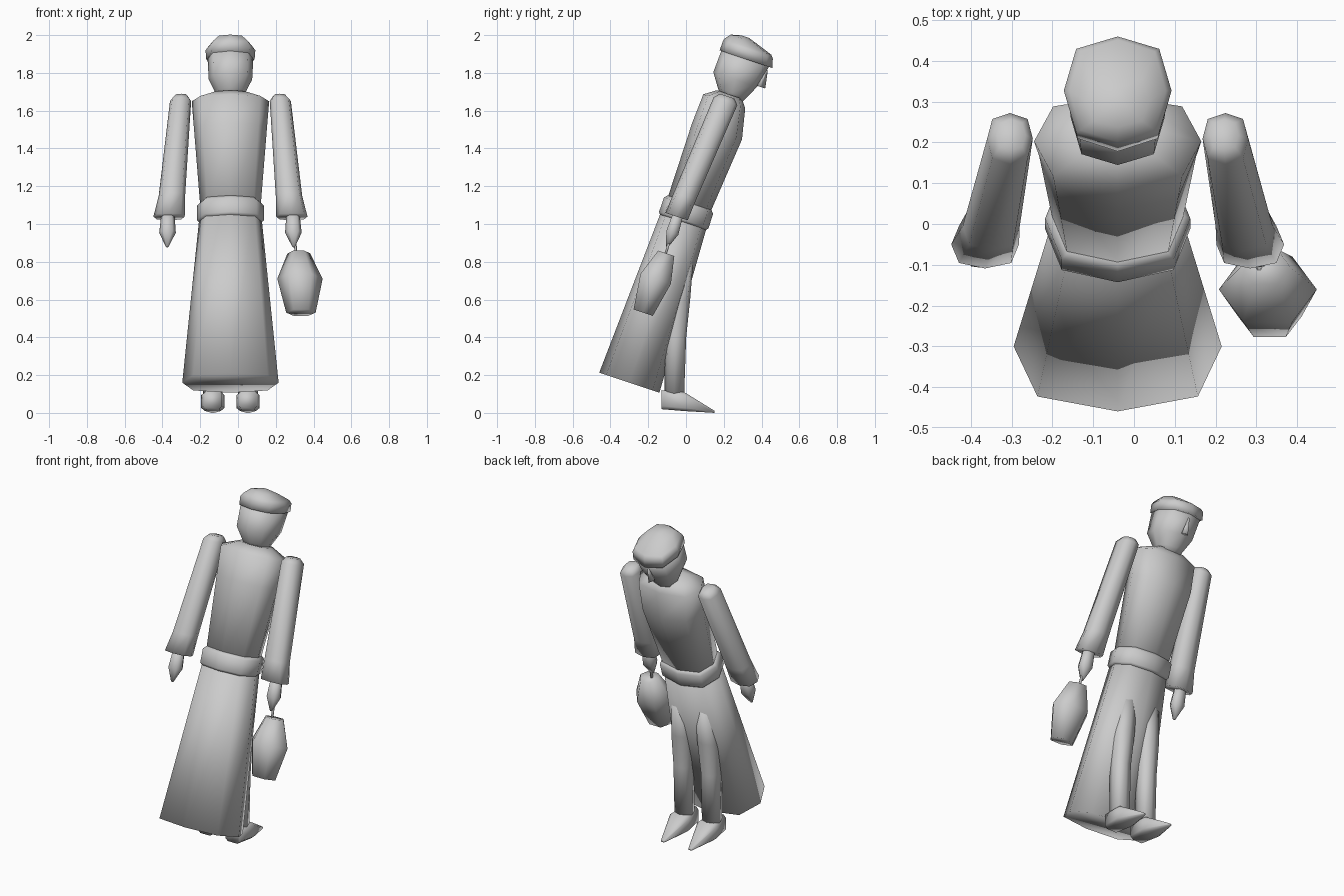
import bpy, bmesh
from math import cos, sin, pi, radians
from mathutils import Matrix

cube = bpy.data.objects.get("Cube")
if cube:
    bpy.data.objects.remove(cube, do_unlink=True)

# One plain grey for the whole figure
grey = bpy.data.materials.new("light_grey")
grey.use_nodes = True
colour = (0.6, 0.6, 0.6, 1)
grey.diffuse_color = colour
grey.node_tree.nodes["Principled BSDF"].inputs["Base Color"].default_value = colour

MID = -0.04
LEAN = Matrix.Translation((MID, -0.30, 0.16)) @ Matrix.Rotation(radians(-18.5), 4, 'X')
UPRIGHT = Matrix.Translation((MID, 0, 0))
FORWARD = UPRIGHT @ Matrix.Rotation(radians(-90), 4, 'X')  # local z runs along +y


def bend(v, power):
    return (1 if v > 0 else -1) * abs(v) ** power if abs(v) > 1e-6 else 0


def loft(name, rings, matrix=LEAN, sides=8, power=0.75, turn=0.0):
    """Skin a closed body over rings given as (x, y, z, x radius, y radius)."""
    bm = bmesh.new()
    loops = []
    for x, y, z, rx, ry in rings:
        angles = [2 * pi * i / sides + turn for i in range(sides)]
        loops.append([bm.verts.new(matrix @ Matrix.Translation(
            (x + rx * bend(cos(a), power), y + ry * bend(sin(a), power), z)).translation)
            for a in angles])
    for low, high in zip(loops, loops[1:]):
        for i in range(sides):
            j = (i + 1) % sides
            bm.faces.new((low[i], low[j], high[j], high[i]))
    bm.faces.new(loops[0])
    bm.faces.new(loops[-1])
    bmesh.ops.recalc_face_normals(bm, faces=bm.faces)
    for f in bm.faces:
        f.smooth = True
    mesh = bpy.data.meshes.new(name)
    bm.to_mesh(mesh)
    bm.free()
    mesh.materials.append(grey)
    obj = bpy.data.objects.new(name, mesh)
    bpy.context.collection.objects.link(obj)
    return obj


# Robe and belt
loft("skirt", [(0, 0, 0, .255, .168), (0, 0, .95, .162, .126)])
loft("belt", [(0, 0, .895, .165, .128), (0, 0, .908, .178, .138),
              (0, 0, .988, .178, .137), (0, 0, 1.005, .16, .122)])
loft("torso", [(0, 0, .96, .158, .118), (0, .018, 1.41, .192, .139),
               (0, .004, 1.572, .205, .117), (0, .018, 1.615, .1, .07)])

# Head, cap and nose
loft("head", [(0, .035, 1.59, .06, .056), (0, .03, 1.63, .08, .082),
              (0, .022, 1.70, .115, .122), (0, .04, 1.84, .122, .135)])
loft("cap", [(0, .042, 1.82, .128, .147), (0, .036, 1.868, .132, .14),
             (0, .03, 1.885, .118, .132), (0, -.005, 1.918, .078, .07),
             (0, 0, 1.932, .02, .02)])
loft("nose", [(0, .158, 1.705, .022, .03), (0, .165, 1.80, .004, .006)], sides=4)

# Arms, hands, legs and feet
for side, s in (("left", 1), ("right", -1)):
    loft(side + "_sleeve", [(.325 * s, -.042, .913, .083, .062),
                            (.31 * s, -.034, 1.03, .07, .062),
                            (.264 * s, .01, 1.575, .056, .066),
                            (.261 * s, .01, 1.603, .035, .04)])
    loft(side + "_hand", [(.335 * s, -.039, .745, .007, .007),
                          (.333 * s, -.036, .825, .044, .037),
                          (.331 * s, -.038, .94, .034, .03)], sides=6)
    loft(side + "_leg", [(.093 * s, -.062, .09, .052, .052),
                         (.093 * s, -.055, .4, .052, .056),
                         (.088 * s, -.04, .6, .06, .062),
                         (.08 * s, -.005, .82, .05, .045)], matrix=UPRIGHT)
    # Foot rings run from heel to toe, with local y pointing down
    loft(side + "_foot", [(.093 * s, -.07, -.13, .05, .052),
                          (.093 * s, -.06, -.01, .064, .052),
                          (.093 * s, -.006, .15, .012, .006)],
         matrix=FORWARD, power=0.45, turn=pi / 8)

# Hanging lantern held in the left hand
loft("lantern", [(.373, -.048, .375, .078, .062), (.368, -.042, .566, .12, .098),
                 (.362, -.032, .711, .06, .052)], sides=6, power=1)
loft("lantern_cord", [(.347, -.034, .70, .007, .007), (.34, -.037, .82, .007, .007)], sides=6)
